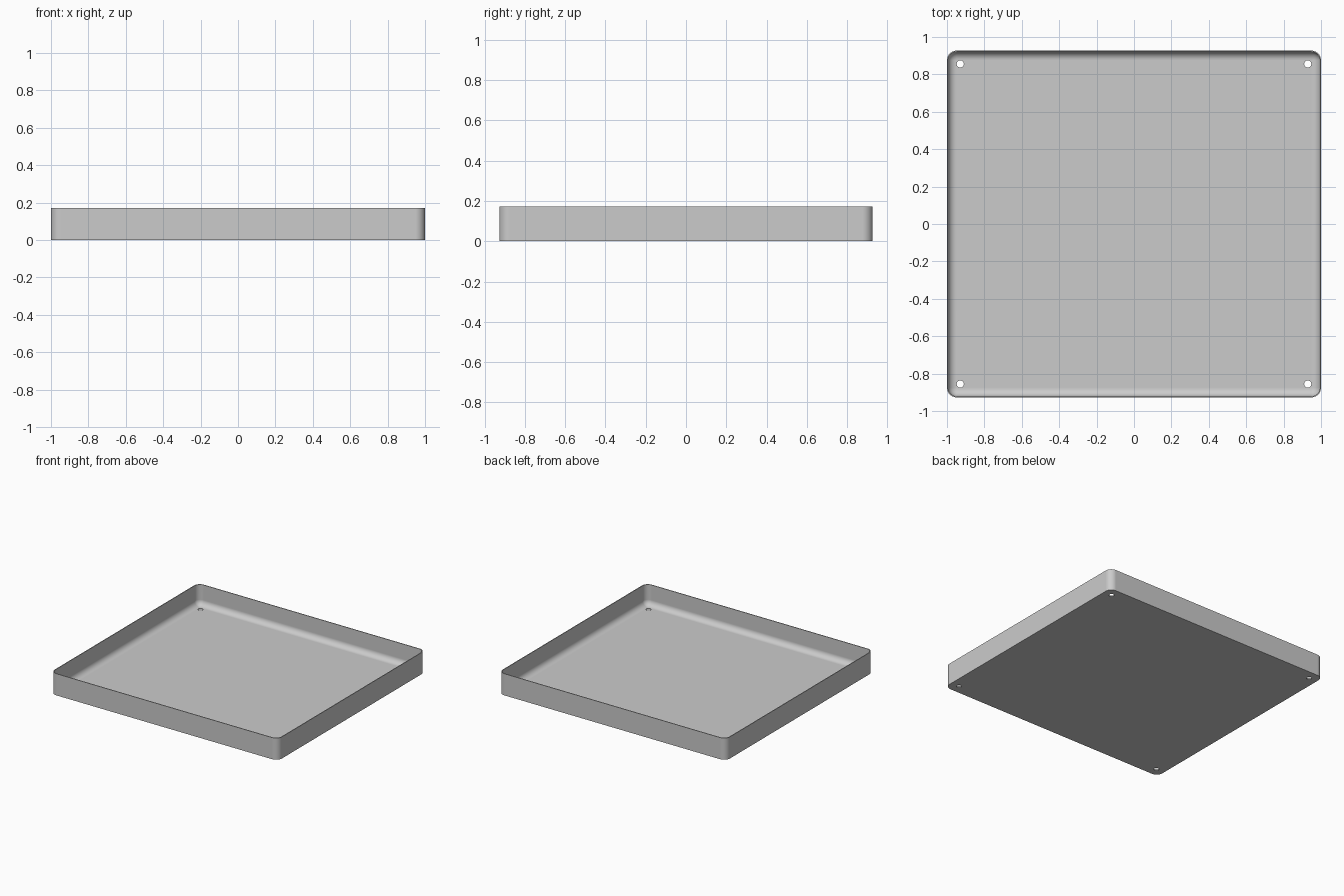
import bpy
import bmesh
from math import sin, cos, pi

HALF_X, HALF_Y, HEIGHT = 1.0, 0.927, 0.172
CORNER, WALL, FLOOR, FILLET = 0.052, 0.006, 0.008, 0.044
HOLE_INSET, HOLE_RADIUS = 0.071, 0.019
CORNER_STEPS, FILLET_STEPS, HOLE_SIDES = 10, 10, 32

if "Cube" in bpy.data.objects:
    bpy.data.objects.remove(bpy.data.objects["Cube"])

grey = bpy.data.materials.new("plain grey")
grey.use_nodes = True
colour = (0.6, 0.6, 0.6, 1)
grey.diffuse_color = colour
grey.node_tree.nodes["Principled BSDF"].inputs["Base Color"].default_value = colour

bm = bmesh.new()


def loop(points):
    """Closed ring of edges through the points."""
    verts = [bm.verts.new(p) for p in points]
    edges = [bm.edges.new((a, b)) for a, b in zip(verts, verts[1:] + verts[:1])]
    return verts, edges


def rounded_ring(inset, z):
    """Rounded rectangle drawn in from the outer footprint."""
    r = CORNER - inset
    points = []
    for i, (sx, sy) in enumerate([(1, 1), (-1, 1), (-1, -1), (1, -1)]):
        for k in range(CORNER_STEPS + 1):
            a = (i + k / CORNER_STEPS) * pi / 2
            points.append((sx * (HALF_X - CORNER) + r * cos(a),
                           sy * (HALF_Y - CORNER) + r * sin(a), z))
    return loop(points)


def hole_ring(sx, sy, z):
    cx, cy = sx * (HALF_X - HOLE_INSET), sy * (HALF_Y - HOLE_INSET)
    turns = [2 * pi * k / HOLE_SIDES for k in range(HOLE_SIDES)]
    return loop([(cx + HOLE_RADIUS * cos(a), cy + HOLE_RADIUS * sin(a), z) for a in turns])


def skin(lower, upper):
    """Band of quads between two rings."""
    a, b = lower[0], upper[0]
    for i in range(len(a)):
        j = (i + 1) % len(a)
        bm.faces.new((a[i], a[j], b[j], b[i]))


# Outer wall, rim, inner wall and the curved join to the floor
rings = [rounded_ring(0, 0), rounded_ring(0, HEIGHT), rounded_ring(WALL, HEIGHT)]
for k in range(FILLET_STEPS + 1):
    a = pi / 2 * k / FILLET_STEPS
    rings.append(rounded_ring(WALL + FILLET * (1 - cos(a)),
                              FLOOR + FILLET * (1 - sin(a))))
for lower, upper in zip(rings, rings[1:]):
    skin(lower, upper)

# Mounting holes through the floor
underside, topside = list(rings[0][1]), list(rings[-1][1])
for sx in (-1, 1):
    for sy in (-1, 1):
        low, high = hole_ring(sx, sy, 0), hole_ring(sx, sy, FLOOR)
        skin(low, high)
        underside += low[1]
        topside += high[1]

# Floor, filled around the holes
for edges, up in ((underside, -1), (topside, 1)):
    bmesh.ops.triangle_fill(bm, use_beauty=True, use_dissolve=False,
                            edges=edges, normal=(0, 0, up))
bmesh.ops.recalc_face_normals(bm, faces=bm.faces)

mesh = bpy.data.meshes.new("tray")
bm.to_mesh(mesh)
bm.free()
mesh.materials.append(grey)
tray = bpy.data.objects.new("tray", mesh)
bpy.context.collection.objects.link(tray)

# Smooth curves with crisp rims
bpy.ops.object.select_all(action="DESELECT")
tray.select_set(True)
bpy.context.view_layer.objects.active = tray
bpy.ops.object.shade_smooth_by_angle(angle=pi / 6)
flat = tray.modifiers.new("even shading", "WEIGHTED_NORMAL")
flat.keep_sharp = True
